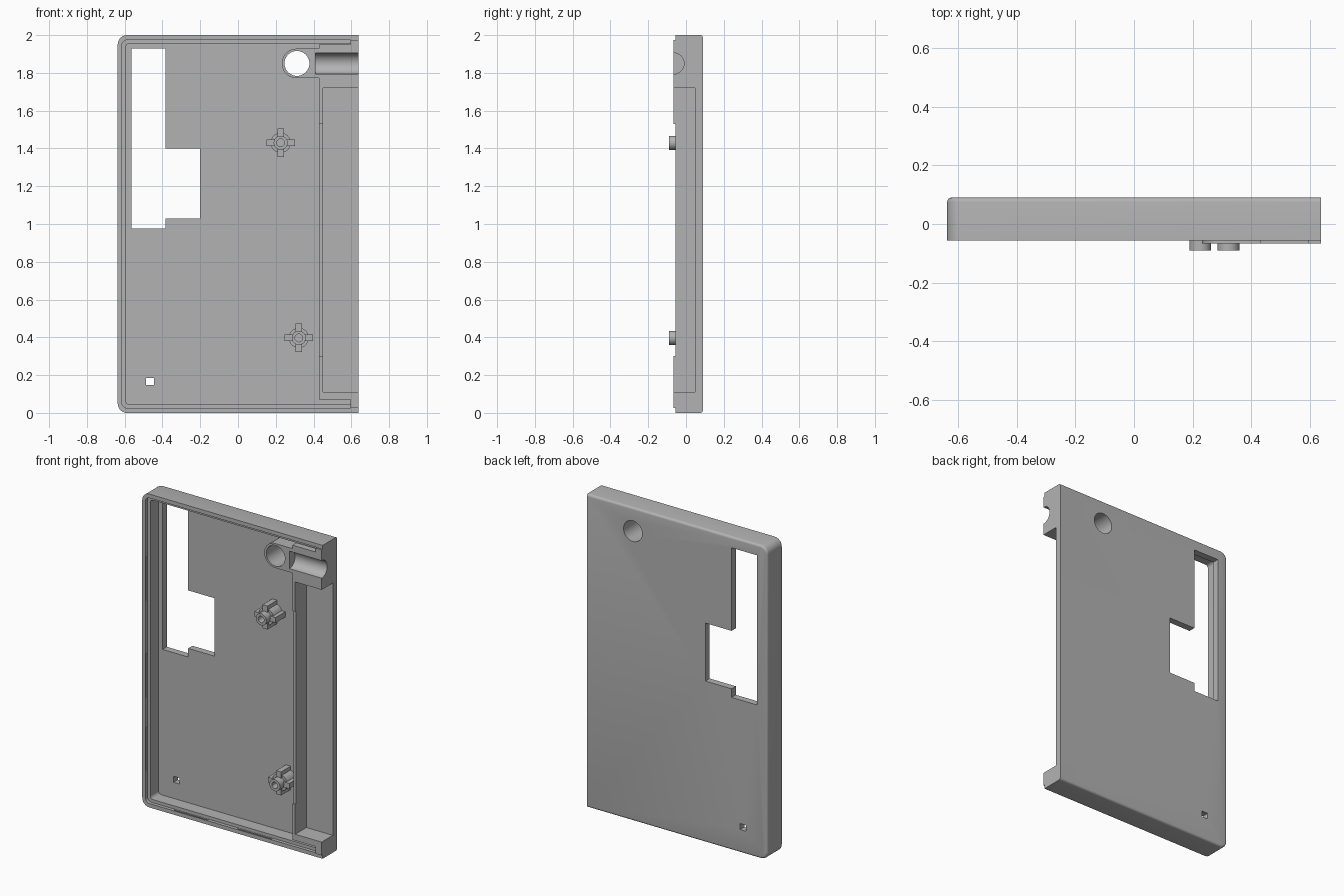
import bpy, bmesh, math

cube = bpy.data.objects.get("Cube")
if cube:
    bpy.data.objects.remove(cube, do_unlink=True)

grey = bpy.data.materials.new("plain grey plastic")
grey.use_nodes = True
COLOUR = (0.45, 0.45, 0.45, 1)
grey.diffuse_color = COLOUR
for node in grey.node_tree.nodes:
    if node.type == 'BSDF_PRINCIPLED':
        node.inputs["Base Color"].default_value = COLOUR

BACK, FLOOR, RIM, RAISED, TIP = 0.09, 0.047, -0.056, -0.066, -0.09
SINK = FLOOR + 0.015      # added parts run a little into the floor
FRONT = -0.3              # cutters start well in front
RIGHT, TOP = 0.637, 2.0


def prism(name, pts, lo, hi, axis='Y', round_back=0):
    """Extrude an outline along y (points x, z) or along x (points y, z)."""
    place = (lambda p, d: (p[0], d, p[1])) if axis == 'Y' else (lambda p, d: (d, p[0], p[1]))
    bm = bmesh.new()
    face = bm.faces.new([bm.verts.new(place(p, lo)) for p in pts])
    out = bmesh.ops.extrude_face_region(bm, geom=[face])
    for v in out["geom"]:
        if isinstance(v, bmesh.types.BMVert):
            v.co["XYZ".index(axis)] = hi
    bmesh.ops.recalc_face_normals(bm, faces=bm.faces[:])
    if round_back:
        edges = [e for e in bm.edges
                 if all(v.co.y > hi - 1e-4 for v in e.verts)
                 and not all(v.co.x > RIGHT - 1e-4 for v in e.verts)]
        bmesh.ops.bevel(bm, geom=edges, offset=round_back, segments=4,
                        profile=0.5, affect='EDGES')
    mesh = bpy.data.meshes.new(name)
    bm.to_mesh(mesh)
    bm.free()
    mesh.materials.append(grey)
    ob = bpy.data.objects.new(name, mesh)
    bpy.context.collection.objects.link(ob)
    return ob


def rect(x0, x1, z0, z1):
    return [(x0, z0), (x1, z0), (x1, z1), (x0, z1)]


def circle(x, z, r, n=40):
    return [(x + r * math.cos(2 * math.pi * i / n), z + r * math.sin(2 * math.pi * i / n))
            for i in range(n)]


def round_left(x0, x1, z0, z1, r, n=8):
    """Rectangle with rounded corners on the x0 side only."""
    pts = [(x1, z0), (x1, z1)]
    for cz, start in ((z1 - r, 0.5), (z0 + r, 1.0)):
        for i in range(n + 1):
            a = math.pi * (start + 0.5 * i / n)
            pts.append((x0 + r + r * math.cos(a), cz + r * math.sin(a)))
    return pts


def combine(ob, operation, *args, **kw):
    """Apply a boolean with a temporary prism."""
    tool = prism("tool", *args, **kw)
    mod = ob.modifiers.new("combine", 'BOOLEAN')
    mod.operation, mod.solver, mod.object = operation, 'EXACT', tool
    graph = bpy.context.evaluated_depsgraph_get()
    mesh = bpy.data.meshes.new_from_object(ob.evaluated_get(graph))
    ob.modifiers.clear()
    ob.data = mesh
    bpy.data.objects.remove(tool, do_unlink=True)


def cut(ob, *args, **kw):
    combine(ob, 'DIFFERENCE', *args, **kw)


def add(ob, *args, **kw):
    combine(ob, 'UNION', *args, **kw)


def finish(ob):
    ob.data.name = ob.name
    bpy.ops.object.select_all(action='DESELECT')
    ob.select_set(True)
    bpy.context.view_layer.objects.active = ob
    bpy.ops.object.shade_smooth_by_angle(angle=math.radians(30))


# Outer shell, hollowed, with a stepped rim
housing = prism("housing", round_left(-RIGHT, RIGHT, 0, TOP, 0.05), RIM, BACK, round_back=0.015)
cut(housing, round_left(-0.595, 0.595, 0.045, 1.955, 0.02), FRONT, FLOOR)
cut(housing, round_left(-0.615, 0.595, 0.025, 1.975, 0.03), FRONT, -0.035)

# Corner blocks on the open side
add(housing, [(0.43, 1.70), (RIGHT, 1.70), (RIGHT, 1.975), (0.595, 1.975),
              (0.595, 1.95), (0.43, 1.95)], RAISED, SINK)
add(housing, [(0.43, 0.13), (0.43, 0.07), (0.595, 0.07), (0.595, 0.025),
              (RIGHT, 0.025), (RIGHT, 0.13)], RAISED, SINK)

# Thin dividing wall, with raised ends
add(housing, [(RAISED, 0.09), (SINK, 0.09), (SINK, 1.74), (RAISED, 1.74), (RAISED, 1.53),
              (RIM, 1.53), (RIM, 0.3), (RAISED, 0.3)], 0.43, 0.45, axis='X')

# Collar around the round hole, joined to the upper block
add(housing, round_left(0.232, 0.44, 1.772, 1.928, 0.0775, 16), RAISED, SINK)

# Side pocket, hole, pin trough, window and small square hole
cut(housing, rect(0.45, 0.8, 0.11, 1.72), FRONT, FLOOR)
cut(housing, circle(0.312, 1.85, 0.066), FRONT, 0.3)
cut(housing, circle(RAISED, 1.85, 0.056), 0.41, 0.8, axis='X')
cut(housing, [(-0.565, 0.975), (-0.385, 0.975), (-0.385, 1.03), (-0.2, 1.03),
              (-0.2, 1.4), (-0.385, 1.4), (-0.385, 1.93), (-0.565, 1.93)], 0, 0.3)
cut(housing, rect(-0.488, -0.445, 0.148, 0.186), 0, 0.3)

# Shallow snap grooves inside the rim
for z in (0.36, 0.83, 1.45):
    cut(housing, rect(-0.622, -0.605, z - 0.14, z + 0.14), -0.048, -0.037)
for x in (-0.3, 0.15):
    cut(housing, rect(x - 0.12, x + 0.12, 0.018, 0.035), -0.048, -0.037)
    cut(housing, rect(x - 0.12, x + 0.12, 1.965, 1.982), -0.048, -0.037)
finish(housing)

# Ribbed screw posts
for name, x, z in (("upper_screw_post", 0.226, 1.43), ("lower_screw_post", 0.322, 0.397)):
    post = prism(name, circle(x, z, 0.053), -0.04, SINK)
    add(post, rect(x - 0.075, x + 0.075, z - 0.017, z + 0.017), -0.05, SINK)
    add(post, rect(x - 0.017, x + 0.017, z - 0.075, z + 0.075), -0.05, SINK)
    add(post, circle(x, z, 0.037), TIP, SINK - 0.005)
    cut(post, circle(x, z, 0.021, 12), FRONT, 0)
    finish(post)
